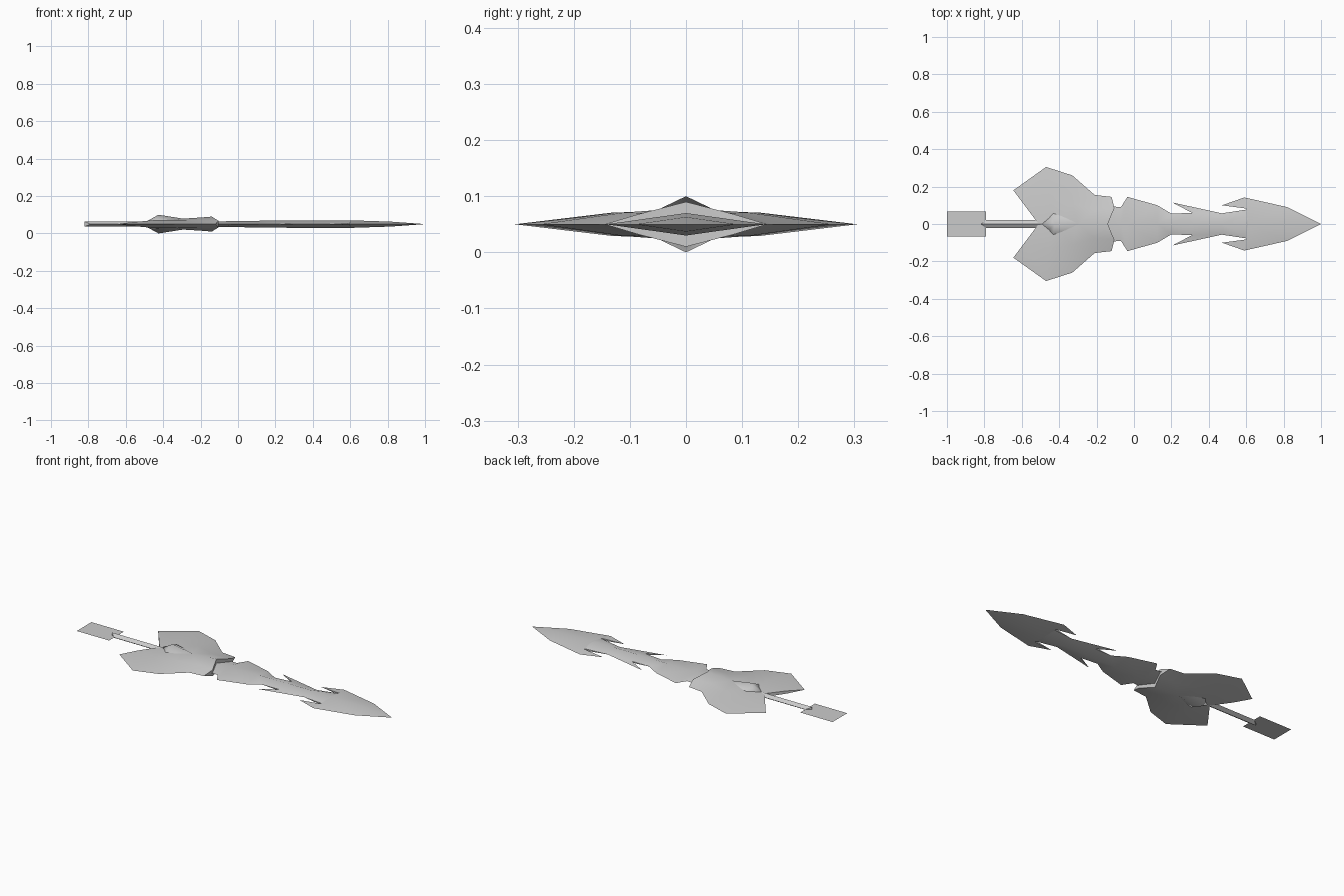
import bpy, bmesh, math

if "Cube" in bpy.data.objects:
    bpy.data.objects.remove(bpy.data.objects["Cube"])

MID = 0.05  # height of the symmetry plane

grey = bpy.data.materials.new("light grey")
grey.diffuse_color = (0.6, 0.6, 0.6, 1)
grey.use_nodes = True
grey.node_tree.nodes["Principled BSDF"].inputs["Base Color"].default_value = grey.diffuse_color


def finish(name, bm, angle=60):
    me = bpy.data.meshes.new(name)
    bm.to_mesh(me)
    bm.free()
    me.materials.append(grey)
    ob = bpy.data.objects.new(name, me)
    bpy.context.collection.objects.link(ob)
    bpy.ops.object.select_all(action='DESELECT')
    ob.select_set(True)
    bpy.context.view_layer.objects.active = ob
    bpy.ops.object.shade_smooth_by_angle(angle=math.radians(angle))
    return ob


def lens(name, rows, barbs=()):
    """Rows run from outer edge to centre ridge; the quarter is mirrored in y and z.
    Barbs (row index, tip) hang a triangle between that row and the next."""
    bm = bmesh.new()
    barbs = dict(barbs)
    polys = []
    for a, b in zip(rows, rows[1:]):
        for j in range(len(a) - 1):
            polys.append([a[j], b[j], b[j + 1], a[j + 1]])
    # rim: front end, outer edge with barb tips, rear end
    rim = list(reversed(rows[0]))
    for i, row in enumerate(rows):
        if i:
            rim.append(row[0])
        if i in barbs:
            polys.append([row[0], barbs[i], rows[i + 1][0]])
            rim.append(barbs[i])
    rim += rows[-1][1:]
    # side walls down to the middle plane
    for p, q in zip(rim, rim[1:]):
        polys.append([p, q, (q[0], q[1], 0), (p[0], p[1], 0)])
    for sy in (1, -1):
        for sz in (1, -1):
            for poly in polys:
                pts = []
                for p in poly:
                    if p not in pts:
                        pts.append(p)
                if len(pts) > 2:
                    bm.faces.new([bm.verts.new((x, y * sy, MID + z * sz)) for x, y, z in pts])
    bmesh.ops.remove_doubles(bm, verts=bm.verts, dist=1e-5)
    bmesh.ops.dissolve_degenerate(bm, edges=bm.edges, dist=1e-5)
    bmesh.ops.recalc_face_normals(bm, faces=bm.faces)
    return finish(name, bm)


# long barbed blade with a notched neck
lens("barbed_blade", [
    [(1.0, 0, 0), (1.0, 0, 0)],
    [(0.82, 0.09, 0), (0.82, 0, 0.013)],
    [(0.59, 0.142, 0), (0.61, 0, 0.02)],
    [(0.62, 0.08, 0.006), (0.60, 0, 0.02)],
    [(0.47, 0.057, 0), (0.47, 0, 0.02)],
    [(0.31, 0.06, 0.004), (0.31, 0, 0.02)],
    [(0.20, 0.055, 0), (0.20, 0, 0.019)],
    [(0.125, 0.10, 0), (0.125, 0, 0.018)],
    [(-0.035, 0.145, 0), (-0.035, 0, 0.016)],
    [(-0.07, 0.09, 0), (-0.07, 0, 0.015)],
    [(-0.13, 0.095, 0), (-0.15, 0, 0.015)],
], {2: (0.47, 0.10, 0), 4: (0.205, 0.115, 0)})

# wide winged hull with a swallow-tail back
lens("winged_hull", [
    [(-0.12, 0.145, 0), (-0.105, 0.085, 0.018), (-0.14, 0, 0.04)],
    [(-0.21, 0.155, 0), (-0.21, 0.075, 0.02), (-0.20, 0, 0.035)],
    [(-0.33, 0.26, 0), (-0.33, 0.11, 0.021), (-0.30, 0, 0.029)],
    [(-0.47, 0.305, 0), (-0.45, 0.13, 0.021), (-0.42, 0, 0.024)],
    [(-0.645, 0.18, 0), (-0.585, 0.10, 0.008), (-0.51, 0, 0.01)],
])

# arrow-shaped mount on the hull, showing above and below
lens("arrow_mount", [
    [(-0.28, 0, 0.027), (-0.28, 0, 0.027)],
    [(-0.435, 0.075, 0.014), (-0.425, 0, 0.05)],
    [(-0.46, 0.035, 0.014), (-0.49, 0, 0.014)],
])

# tail rod
lens("tail_rod", [
    [(-0.45, 0.022, 0), (-0.45, 0, 0.014)],
    [(-0.79, 0.022, 0), (-0.82, 0, 0.014)],
])

# flat tail plate
bm = bmesh.new()
bm.faces.new([bm.verts.new((x, y, MID)) for x, y in
              ((-1, -0.068), (-0.79, -0.068), (-0.79, 0.068), (-1, 0.068))])
finish("tail_plate", bm)
